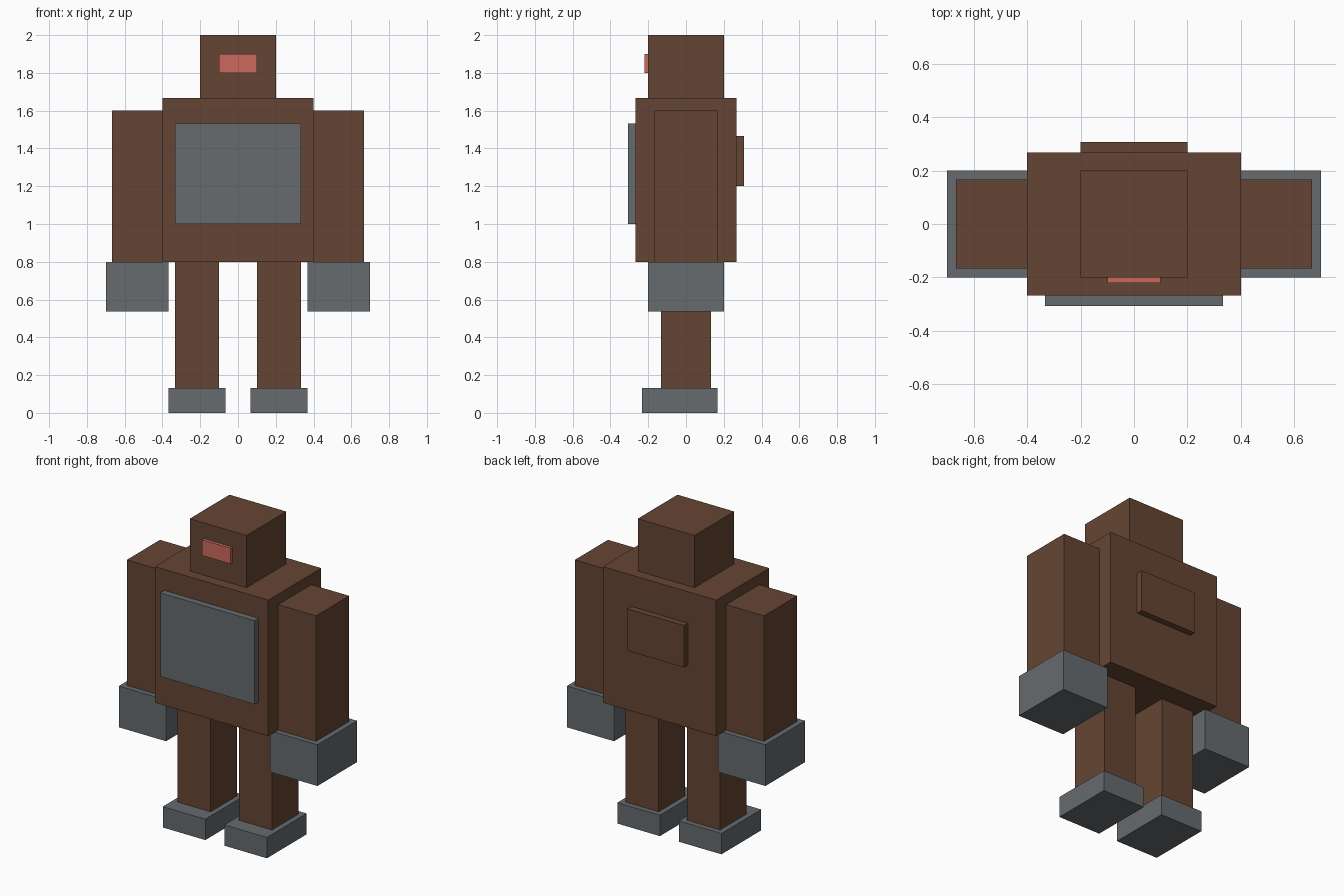
import bpy

old = bpy.data.objects.get("Cube")
if old:
    bpy.data.objects.remove(old, do_unlink=True)


def linear(c):
    c /= 255
    return c / 12.92 if c <= 0.04045 else ((c + 0.055) / 1.055) ** 2.4


def material(name, rgb):
    m = bpy.data.materials.new(name)
    m.use_nodes = True
    colour = (*[linear(c) for c in rgb], 1)
    m.diffuse_color = colour
    bsdf = m.node_tree.nodes["Principled BSDF"]
    bsdf.inputs["Base Color"].default_value = colour
    bsdf.inputs["Roughness"].default_value = 0.8
    return m


brown = material("rust brown", (101, 69, 51))
grey = material("steel grey", (102, 107, 111))
red = material("visor red", (203, 106, 93))


def box(name, x, y, z, mat):
    """Box spanning the given (min, max) range on each axis."""
    spans = (x, y, z)
    bpy.ops.mesh.primitive_cube_add(size=1, location=[(a + b) / 2 for a, b in spans])
    ob = bpy.context.object
    ob.name = ob.data.name = name
    ob.scale = [b - a for a, b in spans]
    bpy.ops.object.transform_apply(location=False, rotation=False, scale=True)
    ob.data.materials.append(mat)
    return ob


def pair(name, x, y, z, mat):
    """Matching boxes on the left (+x) and right (-x)."""
    box("left_" + name, x, y, z, mat)
    box("right_" + name, (-x[1], -x[0]), y, z, mat)


# Head and body
box("torso", (-0.4, 0.4), (-0.267, 0.267), (0.8, 1.667), brown)
box("head", (-0.2, 0.2), (-0.2, 0.2), (1.667, 2.0), brown)
box("visor", (-0.1, 0.1), (-0.22, -0.2), (1.8, 1.9), red)
box("chest_plate", (-0.333, 0.333), (-0.307, -0.267), (1.0, 1.533), grey)
box("back_panel", (-0.2, 0.2), (0.267, 0.307), (1.2, 1.467), brown)

# Limbs
pair("arm", (0.4, 0.667), (-0.167, 0.167), (0.8, 1.6), brown)
pair("hand", (0.367, 0.7), (-0.2, 0.2), (0.537, 0.8), grey)
pair("leg", (0.1, 0.333), (-0.133, 0.133), (0.133, 0.8), brown)
pair("foot", (0.067, 0.367), (-0.233, 0.167), (0.0, 0.133), grey)
